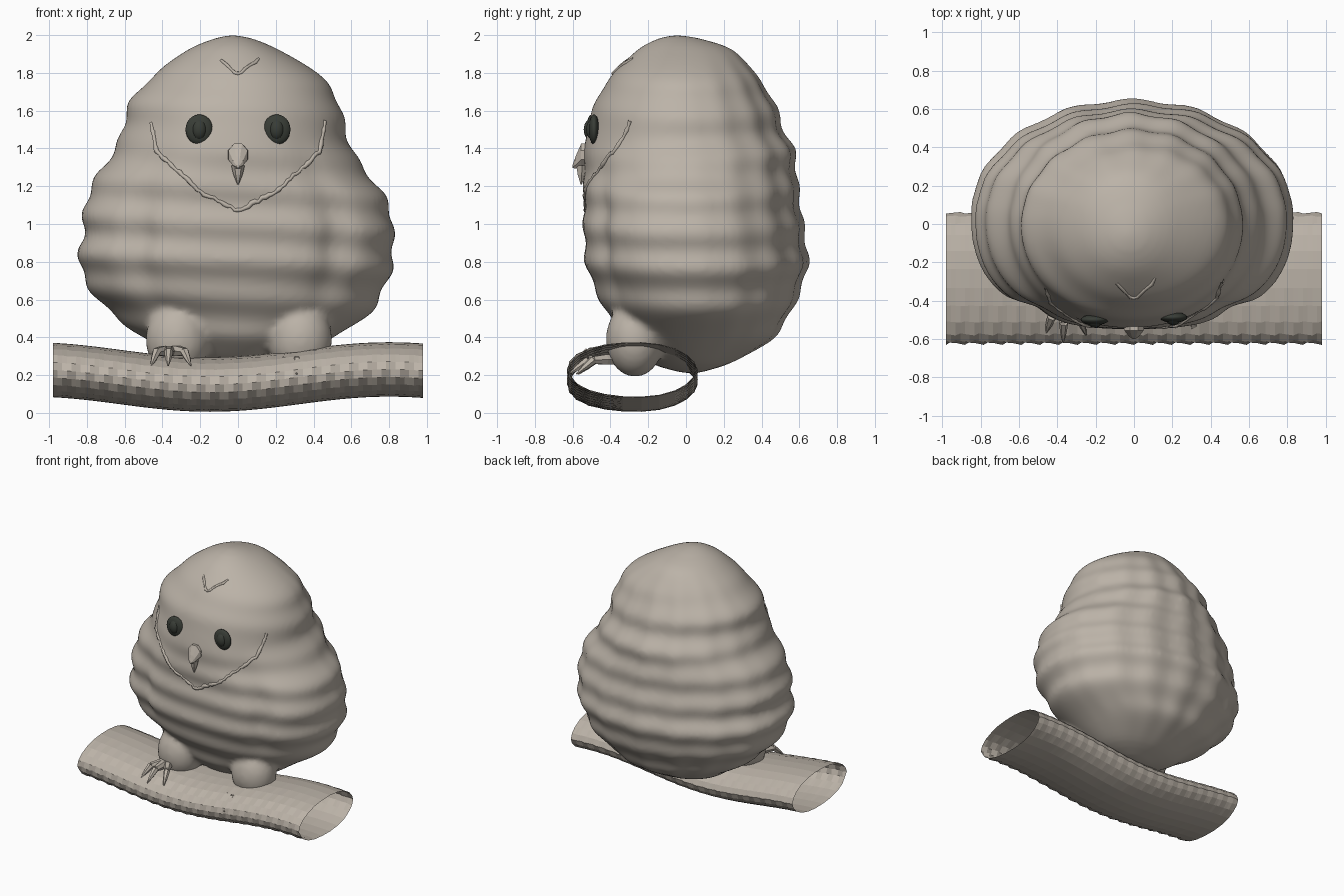
import bpy, bmesh, math, random
from mathutils import Vector
from mathutils.bvhtree import BVHTree

random.seed(4)
cube = bpy.data.objects.get("Cube")
if cube:
    bpy.data.objects.remove(cube, do_unlink=True)


def material(name, r, g, b):
    m = bpy.data.materials.new(name)
    m.use_nodes = True
    m.diffuse_color = (r, g, b, 1)
    m.node_tree.nodes["Principled BSDF"].inputs["Base Color"].default_value = (r, g, b, 1)
    return m


BEIGE = material("warm grey beige", .5, .45, .39)
DARK = material("dark eye grey", .04, .046, .037)


def finish(bm, name, mat, smooth):
    bmesh.ops.recalc_face_normals(bm, faces=bm.faces)
    for f in bm.faces:
        f.smooth = smooth
    mesh = bpy.data.meshes.new(name)
    bm.to_mesh(mesh)
    bm.free()
    mesh.materials.append(mat)
    ob = bpy.data.objects.new(name, mesh)
    bpy.context.collection.objects.link(ob)
    return ob


def loft(bm, rings, cap):
    """Skin a list of closed point rings."""
    loops = [[bm.verts.new(p) for p in ring] for ring in rings]
    for a, b in zip(loops, loops[1:]):
        n = len(a)
        for i in range(n):
            j = (i + 1) % n
            bm.faces.new((a[i], a[j], b[j], b[i]))
    if cap:
        bm.faces.new(loops[0])
        bm.faces.new(loops[-1])


def ellipsoid(bm, centre, radii, seg=24):
    made = bmesh.ops.create_uvsphere(bm, u_segments=seg, v_segments=seg // 2, radius=1)
    for v in made["verts"]:
        v.co = Vector(a * r + c for a, r, c in zip(v.co, radii, centre))


def spike(bm, start, end, r1, r2=.004, sides=6):
    """Tapered cone between two points."""
    a, b = Vector(start), Vector(end)
    turn = (b - a).to_track_quat('Z', 'Y')
    rings = []
    for p, r in ((a, r1), (a.lerp(b, .5), (r1 + r2) * .6), (b, r2)):
        rings.append([p + turn @ Vector((r * math.cos(t), r * math.sin(t), 0))
                      for t in (math.tau * i / sides for i in range(sides))])
    loft(bm, rings, True)


def spline(a, b, c, d, t):
    return b + .5 * t * (c - a + t * (2 * a - 5 * b + 4 * c - d + t * (3 * (b - c) + d - a)))


# Body profile: height, right edge, left edge, front, back
PROFILE = [
    (2, -.04, -.02, -.06, -.04), (1.98, -.13, .08, -.15, .08),
    (1.92, -.27, .22, -.26, .25), (1.8, -.43, .42, -.38, .36),
    (1.65, -.57, .53, -.48, .46), (1.5, -.61, .57, -.52, .51),
    (1.38, -.66, .61, -.54, .57), (1.25, -.75, .7, -.54, .58),
    (1.1, -.81, .8, -.54, .6), (.95, -.82, .82, -.54, .62),
    (.8, -.84, .82, -.53, .64), (.65, -.78, .77, -.48, .6),
    (.5, -.64, .67, -.4, .53), (.38, -.47, .47, -.33, .44),
    (.27, -.3, .3, -.2, .25), (.22, -.12, .12, -.05, .1), (.21, -.01, .01, .02, .04)]


def body_ring(row, seg=96):
    z, x0, x1, y0, y1 = row
    hx, hy = (x1 - x0) / 2, (y1 - y0) / 2
    belly = math.exp(-((z - .9) / .35) ** 2)
    calm = min(1, hx / .5) ** 2
    ring = []
    for i in range(seg):
        t = math.tau * i / seg
        c, s = math.cos(t), math.sin(t)
        e = 2 / (2 + .5 * belly) if s < 0 else 1
        x = hx * math.copysign(abs(c) ** e, c)
        y = hy * math.copysign(abs(s) ** e, s)
        # Plumage ripples: bands everywhere, vertical folds behind
        face = math.exp(-((z - 1.5) / .22) ** 2) * max(0, -s)
        k = 1 + calm * (1 - face) * .018 * math.cos(math.tau * z / .2 + 1.5 * c)
        k += calm * .016 * max(0, s) * math.cos(16 * t)
        # Groove in front of each folded wing
        side = math.atan2(-s, abs(c))
        k -= .06 * belly * math.exp(-((side - .95) / .14) ** 2)
        ring.append(((x0 + x1) / 2 + x * k, (y0 + y1) / 2 + y * k, z))
    return ring


rows = []
last = len(PROFILE) - 1
for i in range(last):
    quad = [PROFILE[min(last, max(0, i + o))] for o in (-1, 0, 1, 2)]
    for step in range(6):
        rows.append([spline(*vals, step / 6) for vals in zip(*quad)])
rows.append(PROFILE[-1])
bm = bmesh.new()
loft(bm, [body_ring(r) for r in rows], True)
surface = BVHTree.FromBMesh(bm)

# Feathered thighs blended into the body
for x in (-.32, .33):
    ellipsoid(bm, (x, -.27, .39), (.17, .155, .2))
body = finish(bm, "body", BEIGE, True)
remesh = body.modifiers.new("blend", 'REMESH')
remesh.mode = 'VOXEL'
remesh.voxel_size = .02
remesh.use_smooth_shade = True
soften = body.modifiers.new("soften", 'SMOOTH')
soften.factor = .5
soften.iterations = 6


def front_y(x, z):
    hit = surface.ray_cast(Vector((x, -2, z)), Vector((0, 1, 0)))[0]
    return hit.y if hit else -.4


# Raised feather edges around the face and on the forehead
def feather_edge(name, path, radius):
    curve = bpy.data.curves.new(name, 'CURVE')
    curve.dimensions = '3D'
    curve.bevel_depth = radius
    curve.bevel_resolution = 1
    points = []
    for (xa, za), (xb, zb) in zip(path, path[1:]):
        n = max(3, int(math.hypot(xb - xa, zb - za) / .02))
        points += [(xa + (xb - xa) * i / n, za + (zb - za) * i / n) for i in range(n)]
    points.append(path[-1])
    line = curve.splines.new('POLY')
    line.points.add(len(points) - 1)
    for p, (x, z) in zip(line.points, points):
        z += random.uniform(-.007, .007)
        p.co = (x, front_y(x, z) + .002, z, 1)
        p.radius = random.uniform(.6, 1.1)
    curve.materials.append(BEIGE)
    bpy.context.collection.objects.link(bpy.data.objects.new(name, curve))


feather_edge("face_edge", [(-.46, 1.54), (-.43, 1.38), (-.2, 1.17), (0, 1.07),
                           (.2, 1.17), (.43, 1.38), (.46, 1.54)], .014)
feather_edge("forehead_tuft", [(-.09, 1.86), (0, 1.79), (.11, 1.87)], .01)

# Eyes with a raised pupil
for side, x in (("right", -.205), ("left", .205)):
    y = front_y(x, 1.5) - .005
    for part, rx, rz, ry in (("eye", .073, .08, .028), ("pupil", .042, .058, .042)):
        bm = bmesh.new()
        ellipsoid(bm, (x, y, 1.5), (rx, ry, rz))
        finish(bm, side + "_" + part, DARK, True)

# Faceted beak: hooked upper part and pointed lower part
bm = bmesh.new()
rings = []
for y, z, rx, rz in ((-.48, 1.37, .06, .06), (-.555, 1.365, .055, .065),
                     (-.585, 1.325, .03, .035), (-.6, 1.305, .008, .008)):
    rings.append([(rx * math.cos(t), y, z + rz * math.sin(t))
                  for t in (math.tau * (i + .5) / 8 for i in range(8))])
loft(bm, rings, True)
finish(bm, "upper_beak", BEIGE, False)
bm = bmesh.new()
spike(bm, (0, -.55, 1.31), (0, -.555, 1.21), .036)
finish(bm, "lower_beak", BEIGE, False)

# Clawed feet, the left one sunk deeper into the bark
for name, x, drop in (("right_foot", -.36, 0), ("left_foot", .32, .045)):
    bm = bmesh.new()
    for dx, dy in ((-.1, -.16), (-.01, -.21), (.11, -.17)):
        knuckle = (x + dx * .7, -.39 + dy * .6, .325 - drop)
        spike(bm, (x, -.36, .33 - drop), knuckle, .03, .022)
        spike(bm, knuckle, (x + dx, -.41 + dy, .25 - drop), .024)
    finish(bm, name, BEIGE, False)

# Hollow open-ended branch with a notched bark edge
bm = bmesh.new()
rings = []
stations, sides = 80, 22
for i in range(stations + 1):
    x = -.98 + 1.96 * i / stations
    z = .19 - .04 * math.cos((x + .15) * math.pi / .95)
    ring = []
    for j in range(sides):
        t = math.tau * j / sides
        c, s = math.cos(t), math.sin(t)
        saw = ((i + j) % 4) / 4 - .5
        k = 1 + .06 * saw * max(0, -c) + .03 * saw * max(0, c) ** 4
        k += .012 * math.sin(5 * j) - .015
        ring.append((x, -.285 + .35 * c * k, z + .148 * s * k))
    rings.append(ring)
loft(bm, rings, False)
finish(bm, "branch", BEIGE, False)
